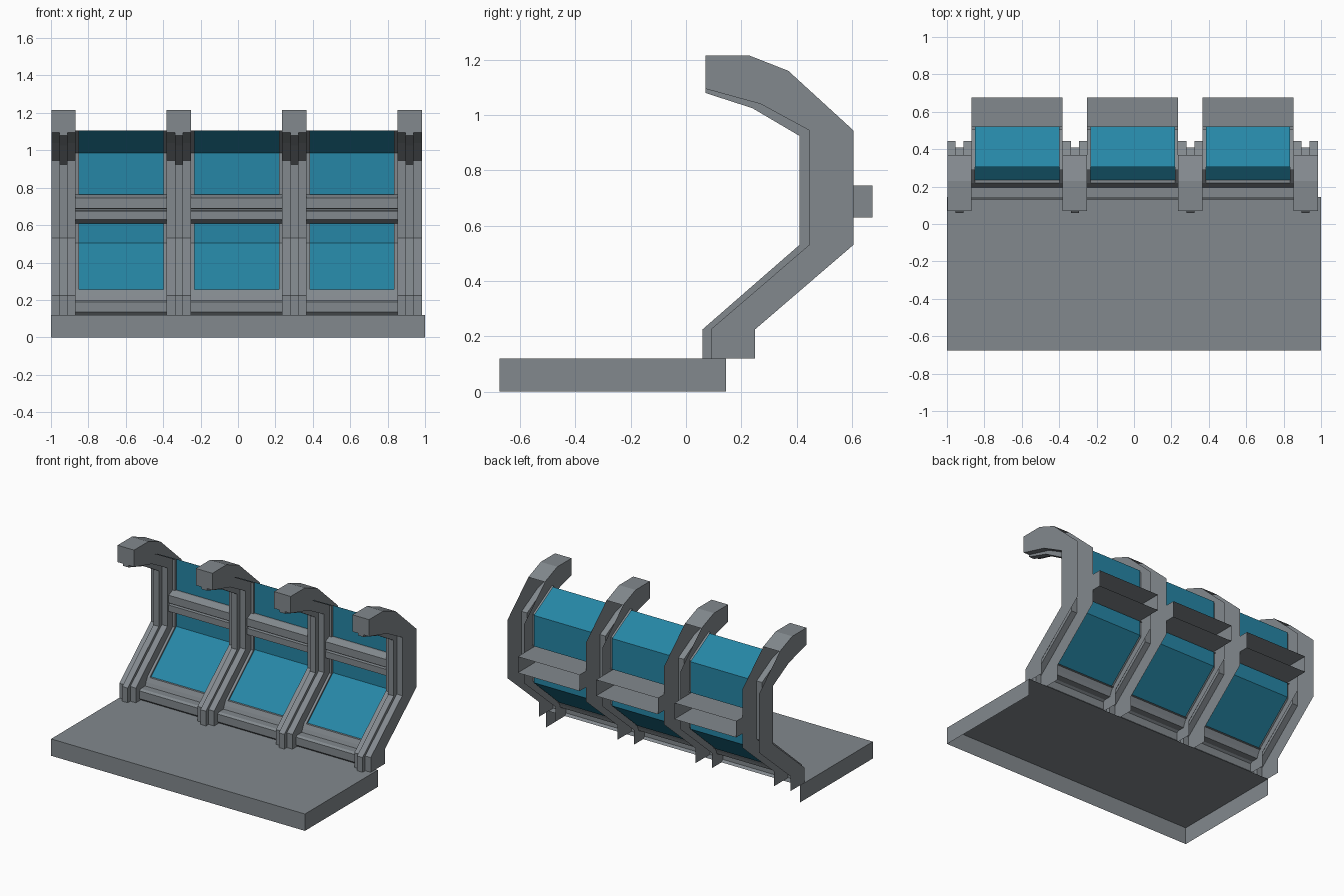
import bpy

if "Cube" in bpy.data.objects:
    bpy.data.objects.remove(bpy.data.objects["Cube"])

def material(name, rgb):
    m = bpy.data.materials.new(name)
    m.diffuse_color = (*rgb, 1)
    m.use_nodes = True
    m.node_tree.nodes["Principled BSDF"].inputs["Base Color"].default_value = m.diffuse_color
    return m

GREY = material("grey metal", (0.225, 0.25, 0.27))
BLUE = material("blue glass", (0.019, 0.24, 0.38))


class Shell:
    """Collects open sheet surfaces; profiles are (y, z) lists."""
    def __init__(self):
        self.v, self.f = [], []

    def face(self, pts):
        n = len(self.v)
        self.v += pts
        self.f.append(range(n, n + len(pts)))

    def strip(self, x0, x1, prof):
        for (a, b), (c, d) in zip(prof, prof[1:]):
            self.face([(x0, a, b), (x1, a, b), (x1, c, d), (x0, c, d)])

    def wall(self, x, front, back, flip):
        for i in range(len(front) - 1):
            q = [(x, *p) for p in (front[i], front[i + 1], back[i + 1], back[i])]
            self.face(q[::-1] if flip else q)

    def plate(self, x, prof, flip):
        q = [(x, *p) for p in prof]
        self.face(q[::-1] if flip else q)

    def build(self, name, mat):
        me = bpy.data.meshes.new(name)
        me.from_pydata(self.v, [], [list(f) for f in self.f])
        me.materials.append(mat)
        ob = bpy.data.objects.new(name, me)
        bpy.context.collection.objects.link(ob)


# Floor slab: top, front and ends, open underneath and behind
Y0, Y1, H = -0.675, 0.145, 0.12
s = Shell()
s.strip(-1, 1, [(Y0, 0), (Y0, H), (Y1, H)])
end = [(Y0, 0), (Y0, H), (Y1, H), (Y1, 0)]
s.plate(-1, end, False)
s.plate(1, end, True)
s.build("floor_slab", GREY)

# Curved ribs: hollow behind, with a raised ridge along the front
HW, RW = 0.065, 0.0215
FLANK = [(.09, .12), (.09, .225), (.445, .53), (.445, .945), (.27, 1.04), (.07, 1.095)]
RIDGE = [(.06, .12), (.06, .225), (.41, .53), (.41, .925), (.24, 1.025), (.07, 1.08)]
TOP = [(.07, 1.215), (.23, 1.215), (.37, 1.16)]
BACK = [(.605, .945), (.605, .53), (.25, .225), (.25, .12)]
centres = [-0.933 + 0.617 * i for i in range(4)]
for i, c in enumerate(centres):
    s = Shell()
    s.strip(c - HW, c - RW, FLANK)
    s.strip(c + RW, c + HW, FLANK)
    s.strip(c - RW, c + RW, RIDGE + [FLANK[-1]])
    s.wall(c - RW, RIDGE, FLANK, False)
    s.wall(c + RW, RIDGE, FLANK, True)
    s.strip(c - HW, c + HW, [FLANK[-1]] + TOP)
    for side in (-1, 1):
        s.plate(c + side * HW, FLANK + TOP + BACK, side > 0)
    s.build(f"rib_{i + 1}", GREY)

# Wall bays between the ribs
SILL = [(.145, .12), (.13, .135), (.13, .19), (.145, .2), (.195, .2),
        (.205, .225), (.22, .255), (.235, .255)]
RAIL = [(.52, .61), (.505, .61), (.46, .63), (.46, .675), (.48, .678),
        (.48, .687), (.46, .69), (.46, .745), (.505, .765), (.52, .765)]
LOWER = [(.235, .255), (.52, .505), (.52, .61)]
UPPER = [(.52, .765), (.52, .985), (.305, 1.105)]
SHELF = [(.46, .63), (.46, .745), (.675, .745), (.675, .63)]
INSET, STEP = 0.018, 0.015
for i in range(3):
    x0, x1 = centres[i] + HW, centres[i + 1] - HW
    w0, w1 = x0 + INSET, x1 - INSET

    s = Shell()
    s.strip(x0, x1, SILL)
    s.build(f"sill_{i + 1}", GREY)

    # Middle rail with its open-backed rear shelf
    s = Shell()
    s.strip(x0, x1, RAIL)
    s.strip(x0, x1, [SHELF[1], SHELF[2]])
    s.strip(x0, x1, [SHELF[3], SHELF[0]])
    s.plate(x0, SHELF, False)
    s.plate(x1, SHELF, True)
    s.build(f"rail_{i + 1}", GREY)

    # Side frames and glass
    s, g = Shell(), Shell()
    for path in (LOWER, UPPER):
        front = [(y - STEP, z) for y, z in path]
        s.strip(x0, w0, front)
        s.strip(w1, x1, front)
        s.wall(w0, front, path, True)
        s.wall(w1, front, path, False)
        g.strip(w0, w1, path)
    s.build(f"window_frame_{i + 1}", GREY)
    g.build(f"window_glass_{i + 1}", BLUE)
